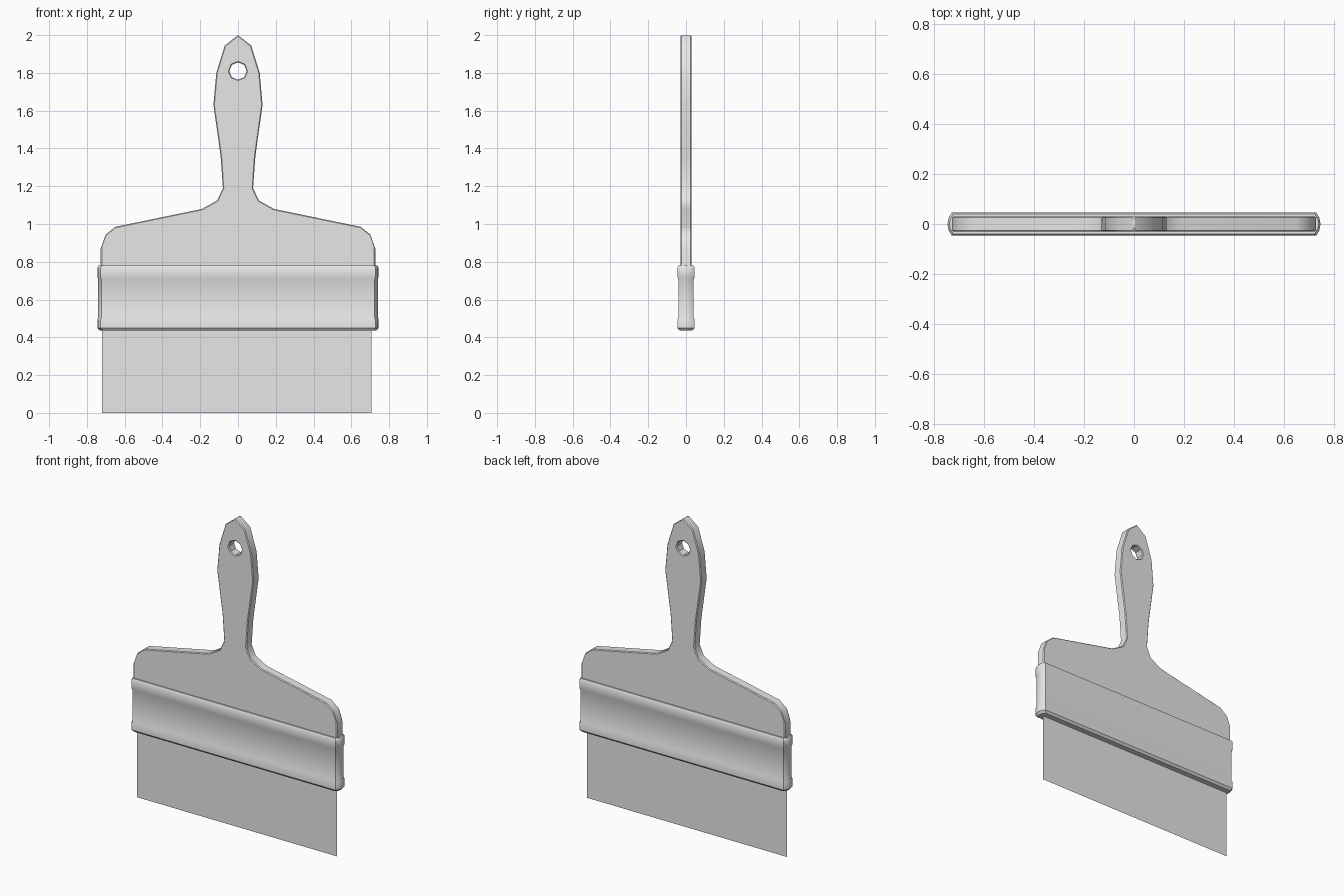
import bpy, bmesh, math

cube = bpy.data.objects.get("Cube")
if cube:
    bpy.data.objects.remove(cube, do_unlink=True)

grey = bpy.data.materials.new("light_grey")
grey.use_nodes = True
grey.diffuse_color = (0.8, 0.8, 0.8, 1)
grey.node_tree.nodes["Principled BSDF"].inputs["Base Color"].default_value = (0.8, 0.8, 0.8, 1)


def make_object(name, bm, smooth_angle=None):
    mesh = bpy.data.meshes.new(name)
    bmesh.ops.recalc_face_normals(bm, faces=bm.faces)
    bm.to_mesh(mesh)
    bm.free()
    obj = bpy.data.objects.new(name, mesh)
    bpy.context.collection.objects.link(obj)
    mesh.materials.append(grey)
    if smooth_angle:
        bpy.ops.object.select_all(action="DESELECT")
        obj.select_set(True)
        bpy.context.view_layer.objects.active = obj
        bpy.ops.object.shade_smooth_by_angle(angle=math.radians(smooth_angle))
    return obj


def add_loop(bm, points):
    verts = [bm.verts.new(p) for p in points]
    return [bm.edges.new((v, verts[(i + 1) % len(verts)])) for i, v in enumerate(verts)]


# Handle: mirrored outline with a hanging hole, filled and extruded
HALF_DEPTH = 0.03
side = [(0.07, 1.945), (0.115, 1.80), (0.13, 1.63), (0.092, 1.36), (0.08, 1.19),
        (0.11, 1.125), (0.19, 1.08), (0.65, 0.985), (0.70, 0.945), (0.727, 0.87), (0.727, 0.60)]
outline = [(0, 2.0)] + side + [(-x, z) for x, z in reversed(side)]
hole = [(0.046 * math.sin(i * math.tau / 8), 1.81 + 0.046 * math.cos(i * math.tau / 8))
        for i in range(8)]
bm = bmesh.new()
edges = []
for loop in (outline, hole):
    edges += add_loop(bm, [(x, -HALF_DEPTH, z) for x, z in loop])
bmesh.ops.triangle_fill(bm, edges=edges, use_beauty=True, normal=(0, -1, 0))
result = bmesh.ops.extrude_face_region(bm, geom=bm.faces[:], use_keep_orig=True)
moved = [g for g in result["geom"] if isinstance(g, bmesh.types.BMVert)]
bmesh.ops.translate(bm, verts=moved, vec=(0, 2 * HALF_DEPTH, 0))
handle = make_object("handle", bm, 40)
bevel = handle.modifiers.new("soft_edges", "BEVEL")
bevel.width = 0.005
bevel.segments = 1
bevel.limit_method = "ANGLE"
bevel.angle_limit = math.radians(70)

# Ferrule: rounded band lofted through levels, with a shallow recessed middle
quarter = [(0.728, 0.046), (0.740, 0.026), (0.745, 0)]
right = quarter + [(x, -y) for x, y in reversed(quarter[:-1])]
ring = right + [(-x, -y) for x, y in right]
levels = [(0.436, 0.012), (0.45, 0), (0.492, 0), (0.505, 0.005), (0.707, 0.005),
          (0.72, 0), (0.768, 0), (0.78, 0.007)]
bm = bmesh.new()
rows = []
for z, inset in levels:
    rows.append([bm.verts.new((x * (1 - inset / 0.745), y * (1 - inset / 0.046), z))
                 for x, y in ring])
for low, high in zip(rows, rows[1:]):
    for i in range(len(ring)):
        j = (i + 1) % len(ring)
        bm.faces.new((low[i], low[j], high[j], high[i]))
bm.faces.new(rows[0])
bm.faces.new(rows[-1])
make_object("ferrule", bm, 35)

# Bristles: a single flat sheet
bm = bmesh.new()
bm.faces.new([bm.verts.new(p) for p in
              [(-0.72, 0, 0), (0.706, 0, 0), (0.706, 0, 0.45), (-0.72, 0, 0.45)]])
make_object("bristles", bm)
